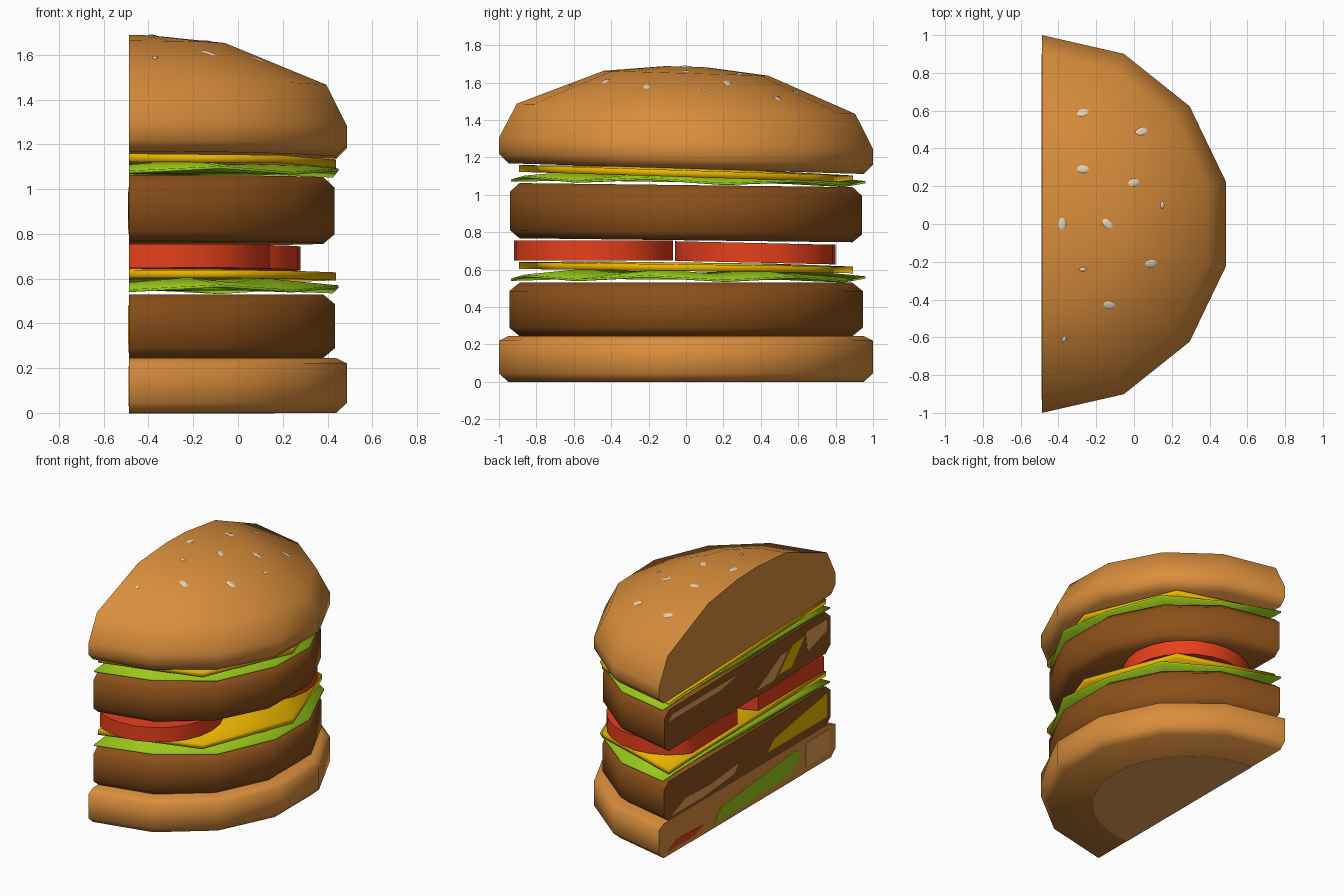
import bpy, bmesh, math, random
from mathutils import Vector, Matrix
from mathutils.bvhtree import BVHTree

if "Cube" in bpy.data.objects:
    bpy.data.objects.remove(bpy.data.objects["Cube"])

random.seed(4)
X0 = -0.4875          # plane of the cut; all round parts are centred on it


def material(name, rgb):
    m = bpy.data.materials.new(name)
    m.diffuse_color = (*rgb, 1)
    m.use_nodes = True
    m.node_tree.nodes["Principled BSDF"].inputs["Base Color"].default_value = m.diffuse_color
    return m


BUN = material("crust brown", (0.70, 0.27, 0.045))
BREAD = material("bread tan", (0.82, 0.36, 0.10))
MEAT = material("meat brown", (0.26, 0.08, 0.01))
CHEESE = material("cheese yellow", (0.92, 0.52, 0.0))
LETTUCE = material("lettuce green", (0.32, 0.58, 0.01))
TOMATO = material("tomato red", (0.88, 0.055, 0.012))
SEED = material("sesame cream", (0.78, 0.64, 0.46))


def finish(bm, name, mat, angle=None):
    bmesh.ops.recalc_face_normals(bm, faces=bm.faces[:])
    me = bpy.data.meshes.new(name)
    bm.to_mesh(me)
    bm.free()
    ob = bpy.data.objects.new(name, me)
    bpy.context.collection.objects.link(ob)
    me.materials.append(mat)
    if angle:
        bpy.ops.object.select_all(action='DESELECT')
        ob.select_set(True)
        bpy.context.view_layer.objects.active = ob
        bpy.ops.object.shade_smooth_by_angle(angle=math.radians(angle))
    return ob


def half_lathe(name, mat, profile, sides=14, tilt=0.0, angle=None,
               scale=lambda i: 1, lift=lambda i: 0):
    """Spin a bottom-to-top profile through half a turn and close the cut."""
    bm = bmesh.new()
    n = sides // 2 + 1
    axis = [bm.verts.new((X0, 0, profile[k][1])) for k in (0, -1)]
    cols = []
    for i in range(n):
        a = math.pi * (i / (n - 1) - 0.5)
        col = []
        for r, z in profile:
            x, y = r * scale(i) * math.cos(a), r * scale(i) * math.sin(a)
            col.append(bm.verts.new((X0 + x, y, z + lift(i) - tilt * y)))
        cols.append(col)
    for p, q in zip(cols, cols[1:]):
        for k in range(len(profile) - 1):
            bm.faces.new((p[k], q[k], q[k + 1], p[k + 1]))
        bm.faces.new((axis[0], q[0], p[0]))
        bm.faces.new((axis[1], p[-1], q[-1]))
    bm.faces.new([axis[0]] + cols[0] + [axis[1]] + cols[-1][::-1])
    return finish(bm, name, mat, angle)


# Buns
half_lathe("bottom_bun", BUN, [(0.95, 0), (1, 0.045), (1, 0.22), (0.95, 0.245)], angle=70)
top_bun = half_lathe("top_bun", BUN, [(0.95, 1.14), (1, 1.19), (1, 1.275), (0.905, 1.46),
                                      (0.44, 1.65), (0.11, 1.685)], tilt=0.03, angle=70)

# Pale patch under the bottom bun
half_lathe("bottom_bun_base", BREAD, [(0.65, -0.002), (0.65, 0.003)], sides=48)

# Patties
half_lathe("lower_patty", MEAT, [(0.89, 0.245), (0.945, 0.29), (0.945, 0.485), (0.89, 0.53)],
           angle=70)
half_lathe("upper_patty", MEAT, [(0.89, 0.757), (0.942, 0.80), (0.942, 1.005), (0.89, 1.052)],
           tilt=0.012, angle=70)

# Lettuce leaves with a wavy edge, cheese slices with sagging rims
for tag, zl, zc, tl, tc in (("lower", 0.535, 0.592, 0.005, 0.013),
                            ("upper", 1.055, 1.095, 0.016, 0.031)):
    half_lathe(tag + "_lettuce", LETTUCE,
               [(0.6, zl + 0.012), (0.95, zl), (0.95, zl + 0.012), (0.6, zl + 0.045)],
               tilt=tl, scale=lambda i: 1.01 if i % 2 else 0.985,
               lift=lambda i: 0.022 if i % 2 else 0.0, angle=110)
    half_lathe(tag + "_cheese", CHEESE,
               [(0.5, zc + 0.008), (0.925, zc), (0.925, zc + 0.036), (0.5, zc + 0.046)],
               sides=8, tilt=tc, scale=lambda i: (0.965, 1.04, 1.0, 1.04, 0.965)[i], angle=110)

# Tomato slices, trimmed at the cut
for tag, x, y, z, r, tilt in (("front", -0.285, -0.495, 0.702, 0.425, 0.0),
                              ("back", -0.15, 0.37, 0.69, 0.43, 0.022)):
    bm = bmesh.new()
    bmesh.ops.create_cone(bm, cap_ends=True, segments=24, radius1=r, radius2=r, depth=0.105)
    for v in bm.verts:
        v.co += Vector((x, y, z - tilt * v.co.y))
    cut = bmesh.ops.bisect_plane(bm, geom=bm.verts[:] + bm.edges[:] + bm.faces[:],
                                 plane_co=(X0, 0, 0), plane_no=(-1, 0, 0), clear_outer=True)
    bmesh.ops.holes_fill(bm, edges=[e for e in cut["geom_cut"]
                                    if isinstance(e, bmesh.types.BMEdge)])
    finish(bm, tag + "_tomato", TOMATO, 40)

# Sesame seeds laid on the crown
me = top_bun.data
tree = BVHTree.FromPolygons([v.co for v in me.vertices], [p.vertices[:] for p in me.polygons])
spots = [(-.27, .59), (.04, .49), (-.27, .29), (0, .22), (.15, .1), (-.38, 0), (-.14, 0),
         (-.27, -.24), (.09, -.21), (-.13, -.43), (-.37, -.61)]
turns = [20, 20, 0, 15, 90, 90, -40, 0, 0, -15, 70]     # heading of each seed in plan
small = {4, 7, 10}
bm = bmesh.new()
for k, (x, y) in enumerate(spots):
    hit, normal, _, _ = tree.ray_cast(Vector((x, y, 3)), Vector((0, 0, -1)))
    if hit is None:
        continue
    s = 0.55 if k in small else 1
    a = math.radians(turns[k])
    along = Vector((math.cos(a), math.sin(a), 0))
    along = (along - normal * along.dot(normal)).normalized()
    across = normal.cross(along)
    frame = Matrix((along, across, normal)).transposed().to_4x4()
    mat = (Matrix.Translation(hit) @ frame
           @ Matrix.Diagonal((0.034 * s, 0.021 * s, 0.005, 1)))
    bmesh.ops.create_uvsphere(bm, u_segments=10, v_segments=6, radius=1, matrix=mat)
finish(bm, "sesame_seeds", SEED, 60)

# Coloured smears on the cut face, as thin plates of (y, z) outlines
smears = [
    ("green_smear", LETTUCE, [(.38, .03), (.3, .12), (-.55, .2), (-.62, .17), (-.5, .05), (0, .03)]),
    ("red_smear", TOMATO, [(.9, .03), (.8, .08), (.5, .07), (.6, .03)]),
    ("bread_smear_bottom", BREAD, [(-.66, .04), (-.66, .21), (-.93, .21), (-.93, .04)]),
    ("yellow_smear_lower", CHEESE, [(-.22, .31), (-.3, .38), (-.9, .48), (-.9, .31)]),
    ("bread_smear_lower", BREAD, [(.88, .27), (.7, .34), (.4, .33), (.1, .36), (.15, .3), (.5, .27)]),
    ("yellow_smear_upper", CHEESE, [(-.35, .82), (-.5, .97), (-.65, .99), (-.5, .82)]),
    ("bread_smear_upper", BREAD, [(-.68, .86), (-.66, 1.01), (-.9, 1.01), (-.9, .93)]),
    ("bread_smear_middle", BREAD, [(-.1, .8), (-.38, .95), (-.46, .95), (-.3, .8)]),
    ("bread_smear_top", BREAD, [(.9, .96), (.86, 1.0), (.1, 1.0), (.3, .96)]),
]
for name, mat, outline in smears:
    bm = bmesh.new()
    x = X0 - (0.003 if mat is CHEESE else 0.002)
    face = bm.faces.new([bm.verts.new((x, y, z)) for y, z in outline])
    ext = bmesh.ops.extrude_face_region(bm, geom=[face])
    for v in ext["geom"]:
        if isinstance(v, bmesh.types.BMVert):
            v.co.x += 0.005
    finish(bm, name, mat)
